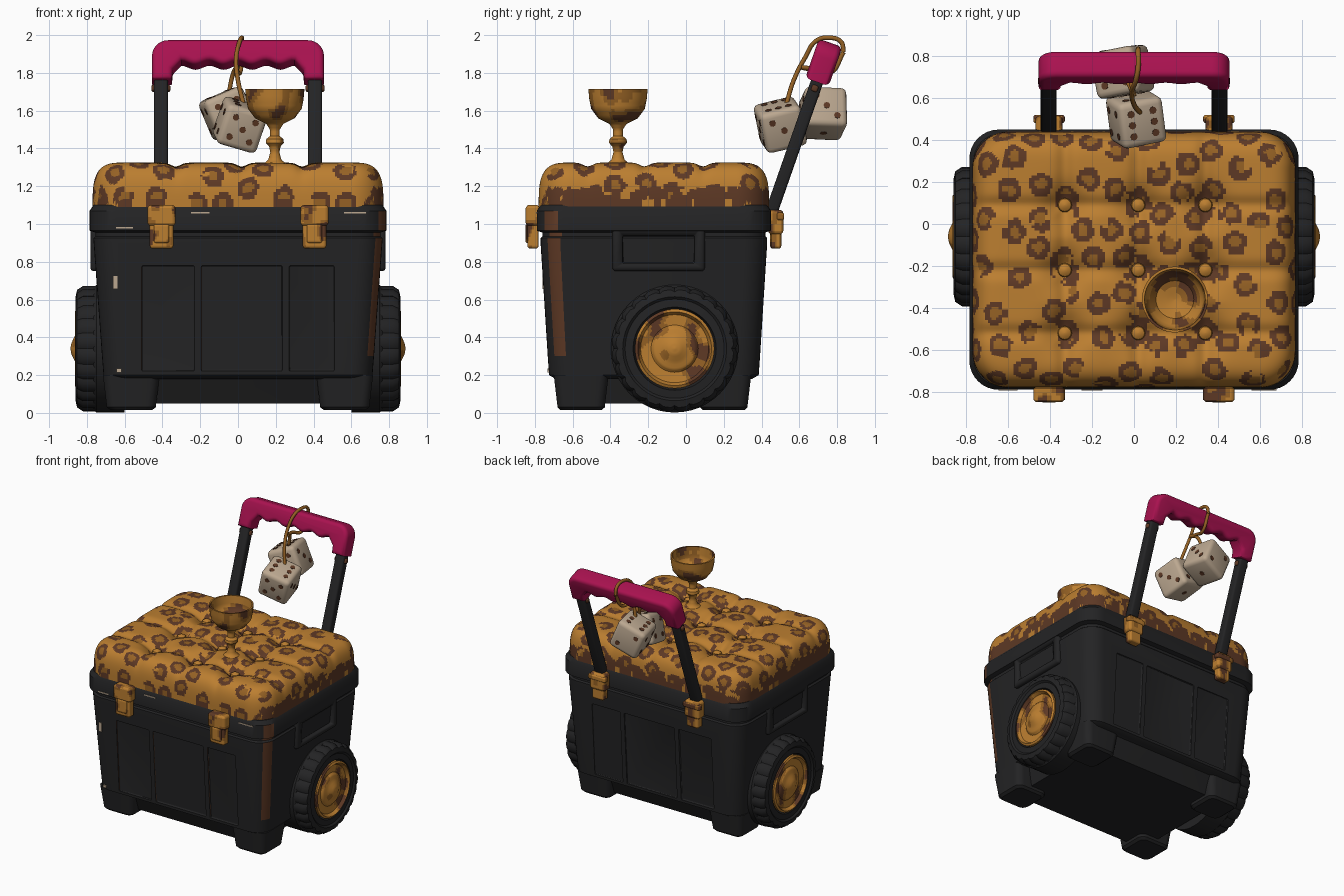
import bpy, bmesh, random
from math import pi, sin, cos, exp, radians
from mathutils import Vector, Matrix, Euler, kdtree, noise

random.seed(4)
cube = bpy.data.objects.get("Cube")
if cube:
    bpy.data.objects.remove(cube)


def material(name, *rgb):
    m = bpy.data.materials.new(name)
    m.use_nodes = True
    m.diffuse_color = (*rgb, 1)
    m.node_tree.nodes["Principled BSDF"].inputs["Base Color"].default_value = (*rgb, 1)
    return m


BLACK = material("black plastic", .017, .017, .018)
GOLD = material("gold", .5, .21, .03)
OCHRE = material("ochre", .3, .12, .018)
BROWN = material("brown", .11, .04, .018)
PINK = material("pink grip", .4, .006, .08)
BONE = material("bone", .5, .39, .28)
LEOPARD = [GOLD, OCHRE, BROWN]


def finish(name, bm, mats, loc=(0, 0, 0), rot=(0, 0, 0), sharp=35):
    """Shade a bmesh and turn it into an object."""
    for f in bm.faces:
        f.smooth = True
    for e in bm.edges:
        if len(e.link_faces) == 2 and e.calc_face_angle(0) > radians(sharp):
            e.smooth = False
    me = bpy.data.meshes.new(name)
    bm.to_mesh(me)
    bm.free()
    for m in mats:
        me.materials.append(m)
    ob = bpy.data.objects.new(name, me)
    bpy.context.collection.objects.link(ob)
    ob.location, ob.rotation_euler = loc, rot
    return ob


def blotch(bm, loc, freq=9):
    """Irregular ochre and brown patches on gold."""
    for f in bm.faces:
        n = noise.noise((f.calc_center_median() + Vector(loc)) * freq)
        f.material_index = 2 if n > .2 else 1 if n > .02 else 0


def skin(bm, rings, cap=True):
    loops = [[bm.verts.new(p) for p in ring] for ring in rings]
    n = len(loops[0])
    for a, b in zip(loops, loops[1:]):
        for i in range(n):
            j = (i + 1) % n
            bm.faces.new((a[i], a[j], b[j], b[i]))
    if cap:
        bm.faces.new(loops[0][::-1])
        bm.faces.new(loops[-1])
    bmesh.ops.recalc_face_normals(bm, faces=bm.faces)


def loft(name, sections, loc, mat):
    """Stack rounded rectangles: (z, half x, half y, corner radius)."""
    rings = []
    for z, hx, hy, r in sections:
        ring = []
        for q, (sx, sy) in enumerate(((1, 1), (-1, 1), (-1, -1), (1, -1))):
            for k in range(9):
                a = (q + k / 8) * pi / 2
                ring.append((sx * (hx - r) + r * cos(a), sy * (hy - r) + r * sin(a), z))
        rings.append(ring)
    bm = bmesh.new()
    skin(bm, rings)
    return finish(name, bm, [mat], loc)


def lathe(name, profile, loc, mats, rot=(0, 0, 0), seg=48, fine=1, notch=0):
    """Spin (radius, height) points; notch cuts treads beyond that radius."""
    pts = [Vector(a).lerp(Vector(b), k / fine)
           for a, b in zip(profile, profile[1:]) for k in range(fine)] + [Vector(profile[-1])]
    rings = []
    for r, z in pts:
        rr = [r * (.965 if notch and r > notch and i % 4 == 0 else 1) for i in range(seg)]
        rings.append([(rr[i] * cos(2 * pi * i / seg), rr[i] * sin(2 * pi * i / seg), z)
                      for i in range(seg)])
    bm = bmesh.new()
    skin(bm, rings)
    if len(mats) > 1:
        blotch(bm, loc)
    return finish(name, bm, mats, loc, rot)


def box(name, size, loc, mats, bevel=.015, rot=(0, 0, 0), cuts=0):
    bm = bmesh.new()
    bmesh.ops.create_cube(bm, size=1)
    bmesh.ops.scale(bm, vec=size, verts=bm.verts)
    if cuts:
        bmesh.ops.subdivide_edges(bm, edges=bm.edges[:], cuts=cuts, use_grid_fill=True)
    if bevel:
        edges = [e for e in bm.edges if e.calc_face_angle(0) > 1]
        bmesh.ops.bevel(bm, geom=edges, offset=bevel, segments=3, profile=.5, affect='EDGES')
    if len(mats) > 1:
        blotch(bm, loc, 14)
    return finish(name, bm, mats, loc, rot)


def cut(target, cutters):
    for c in cutters:
        c.hide_render = True
        mod = target.modifiers.new("cut", 'BOOLEAN')
        mod.object, mod.solver = c, 'EXACT'
        bpy.context.view_layer.objects.active = target
        bpy.ops.object.modifier_apply(modifier=mod.name)
        bpy.data.objects.remove(c)


# Cooler body with lid rim and recessed panels front and back
CY = -.17
body = loft("cooler_body", [(.18, .68, .52, .1), (.2, .712, .555, .12), (.3, .72, .562, .12),
            (.9, .764, .6, .13), (.925, .766, .6, .13), (.935, .755, .59, .13),
            (.955, .755, .59, .13), (.965, .785, .62, .14), (1.07, .785, .62, .14),
            (1.1, .765, .6, .13)], (0, CY, 0), BLACK)
for side in (-1, 1):
    cutters = [box("panel_cutter", (w, .03, .56), (x, CY + side * .579, .5), [BLACK], .008,
                   (-side * .064, 0, 0)) for x, w in ((-.37, .28), (.02, .43), (.39, .24))]
    cut(body, cutters)
body.data.materials.append(BROWN)
for p in body.data.polygons:
    if p.normal.x > .72 and -.7 < p.normal.y < -.25 and .29 < p.center.z < 1.06:
        p.material_index = 1
bpy.ops.object.select_all(action='DESELECT')
body.select_set(True)
bpy.context.view_layer.objects.active = body
bpy.ops.object.shade_smooth_by_angle(angle=radians(35))

# Underside and feet
loft("belly", [(.05, .58, .43, .08), (.2, .62, .5, .08)], (0, CY, 0), BLACK)
for sx in (-1, 1):
    for y in (-.555, .2):
        loft("foot", [(.015, .11, .11, .04), (.03, .13, .125, .05), (.2, .15, .145, .05)],
             (sx * .565, y, 0), BLACK)

# Scuffs on the front
for x, y, z, w, h in ((-.65, -.757, .69, .025, .07), (-.63, -.73, .225, .025, .02),
                      (-.2, -.79, 1.06, .1, .008), (.62, -.79, 1.06, .12, .008),
                      (-.6, -.79, .98, .09, .008)):
    box("scuff", (w, .008, h), (x, y, z), [BONE], 0)

for s in (-1, 1):
    # Side carry handles
    pocket = box("side_handle", (.08, .49, .25), (s * .742, -.145, .875), [BLACK], .02)
    cut(pocket, [box("slot_cutter", (.06, .38, .15), (s * .785, -.145, .865), [BLACK], .01)])
    # Wheels, with the arch behind each
    turn, hub = (0, s * pi / 2, 0), (0, -.06, .34)
    lathe("wheel_arch", [(.3, .6), (.338, .6), (.338, .75), (.325, .765), (.2, .765)],
          hub, [BLACK], turn)
    lathe("tyre", [(.2, .63), (.3, .63), (.333, .66), (.333, .82), (.312, .852), (.275, .86),
                   (.262, .848), (.22, .852), (.205, .8)], hub, [BLACK], turn, 96, notch=.31)
    lathe("hub", [(.2, .78), (.21, .855), (.195, .864), (.18, .84), (.125, .836), (.11, .85),
                  (.075, .86), (.03, .882), (.002, .887)], hub, LEOPARD, turn, 64, 4)
    # Front latches
    x = s * .405
    box("latch_top", (.15, .075, .11), (x, -.812, 1.045), LEOPARD, .02, cuts=6)
    box("latch_clip", (.125, .06, .14), (x, -.81, .94), LEOPARD, .015, cuts=6)
    box("latch_tongue", (.08, .03, .1), (x, -.835, .95), LEOPARD, .01, cuts=5)
    # Rear brackets
    box("bracket", (.13, .08, .13), (x, .475, 1.01), LEOPARD, .02, cuts=6)
    box("bracket_base", (.1, .06, .12), (x, .475, .93), LEOPARD, .015, cuts=6)
    box("bracket_bolt", (.15, .04, .04), (x, .5, 1.04), LEOPARD, .012, cuts=3)

# Leaning pull handle: poles, bolts and finger grip
LEAN = -radians(19.3)
lean = Matrix.Translation((0, .465, 1.1)) @ Matrix.Rotation(LEAN, 4, 'X')
for s in (-1, 1):
    box("pole", (.075, .066, .9), lean @ Vector((s * .408, 0, .32)), [BLACK], .015, (LEAN, 0, 0))
    box("pole_bolt", (.1, .035, .035), lean @ Vector((s * .408, 0, .655)), [BROWN], .01,
        (LEAN, 0, 0))
arc = [(.37 + .085 * cos(a * pi / 16), .825 + .085 * sin(a * pi / 16)) for a in range(9)]
right = [(.35, .69), (.455, .69)] + arc
left = [(-x, t) for x, t in reversed(right)]
wave = [(-.3 + .6 * k / 40, .785 + .011 * cos(8 * pi * k / 40)) for k in range(41)]
outline = right + left + [(-.345, .745)] + wave + [(.345, .745)]
bm = bmesh.new()
skin(bm, [[(x, y, t) for x, t in outline] for y in (-.066, .066)])
rims = [e for e in bm.edges if abs(e.verts[0].co.y - e.verts[1].co.y) < .01]
bmesh.ops.bevel(bm, geom=rims, offset=.028, segments=4, profile=.5, affect='EDGES',
                clamp_overlap=False)
finish("grip", bm, [PINK], (0, .465, 1.1), (LEAN, 0, 0), 50)

# Tufted cushion: a grid wrapped over a rounded block, dimpled at the buttons
BX, BY = (-.33, .02, .34), (.09, -.22, -.52)
WRAP = .35
bm = bmesh.new()
bmesh.ops.create_grid(bm, x_segments=152, y_segments=126, size=1)
for v in bm.verts:
    u = Vector((v.co.x * (.6 + WRAP), v.co.y * (.44 + WRAP)))
    c = Vector((max(-.6, min(.6, u.x)), max(-.44, min(.44, u.y))))
    d = u - c
    a = min(d.length / WRAP, 1) * pi / 2
    out = c + (d.normalized() * .17 * sin(a) ** .6 if d.length > 0 else d)
    top = max(cos(a), 0) ** .6
    x, y = out.x, out.y + CY
    dx, dy = min(abs(x - b) for b in BX), min(abs(y - b) for b in BY)
    seam = .02 * max(exp(-(dx / .035) ** 2), exp(-(dy / .035) ** 2))
    sink = .06 * exp(-(dx * dx + dy * dy) / .008)
    v.co = (x, y, 1.09 + top * (.235 - seam - sink))
bmesh.ops.remove_doubles(bm, verts=bm.verts, dist=.0005)
bm.normal_update()

# Leopard rosettes around scattered centres
centres = [f.calc_center_median() for f in bm.faces]
seeds = []
for p in random.sample(centres, 7000):
    if all((p - q).length_squared > .0175 for q in seeds):
        seeds.append(p)
tree = kdtree.KDTree(len(seeds))
for i, p in enumerate(seeds):
    tree.insert(p, i)
tree.balance()
for f, p in zip(bm.faces, centres):
    _, i, d = tree.find(p)
    wob = noise.noise(p * 22)
    d += .014 * wob
    gap = noise.noise(p * 11 + Vector((i, 0, 0))) > .42
    f.material_index = 1 if d < .027 else 2 if d < .057 and not gap else 0
    dx, dy = min(abs(p.x - b) for b in BX), min(abs(p.y - b) for b in BY)
    tuft = dx * dx + dy * dy < .004 + .004 * wob
    hem = (abs(f.normal.x) > .6 or f.normal.y > .6) and p.z < 1.19 + .03 * wob
    if (tuft or hem) and noise.noise(p * 14) > -.2:
        f.material_index = 2
finish("cushion", bm, LEOPARD, sharp=80)
for x in BX:
    for y in BY:
        lathe("button", [(.02, 0), (.034, .012), (.03, .026), (.016, .035), (.001, .038)],
              (x, y, 1.25), [GOLD], seg=16)

# Goblet
lathe("goblet", [(.065, 1.28), (.065, 1.315), (.035, 1.34), (.024, 1.38), (.03, 1.41),
                 (.048, 1.43), (.045, 1.45), (.026, 1.465), (.026, 1.5), (.045, 1.53),
                 (.105, 1.56), (.142, 1.61), (.152, 1.66), (.157, 1.715), (.145, 1.715),
                 (.135, 1.63), (.09, 1.575), (.002, 1.555)], (.195, -.36, 0), LEOPARD, fine=3)

# Hanging dice
c = .055
diag = [(-c, -c), (c, c)]
four = diag + [(-c, c), (c, -c)]
PIPS = [[(0, 0)], diag, diag + [(0, 0)], four, four + [(0, 0)], four + [(-c, 0), (c, 0)]]
TURNS = [(0, 0), (pi, 0), (pi / 2, 0), (-pi / 2, 0), (0, pi / 2), (0, -pi / 2)]
for loc, rot in (((.01, .5, 1.525), (.25, .28, .2)), ((-.055, .725, 1.585), (-.05, -.4, .2))):
    box("die", (.225, .225, .225), loc, [BONE], .03, rot)
    bm = bmesh.new()
    for spots, (rx, ry) in zip((PIPS[5], PIPS[0], PIPS[4], PIPS[1], PIPS[2], PIPS[3]), TURNS):
        face = Euler((rx, ry, 0)).to_matrix().to_4x4()
        for px, py in spots:
            bmesh.ops.create_cone(bm, cap_ends=True, segments=8, radius1=.018, radius2=.018,
                                  depth=.006, matrix=face @ Matrix.Translation((px, py, .112)))
    finish("die_pips", bm, [BROWN], loc, rot)


# Cord looped over the grip
def cord(name, points, mat):
    cu = bpy.data.curves.new(name, 'CURVE')
    cu.dimensions, cu.bevel_depth, cu.bevel_resolution = '3D', .012, 2
    sp = cu.splines.new('BEZIER')
    sp.bezier_points.add(len(points) - 1)
    for b, p in zip(sp.bezier_points, points):
        b.co, b.handle_left_type, b.handle_right_type = p, 'AUTO', 'AUTO'
    cu.materials.append(mat)
    bpy.context.collection.objects.link(bpy.data.objects.new(name, cu))


cord("cord_front", [(.02, .835, 1.91), (.02, .82, 1.965), (.02, .75, 1.986), (.01, .69, 1.97),
                    (-.01, .63, 1.88), (0, .57, 1.76), (.03, .53, 1.63)], OCHRE)
cord("cord_back", [(.02, .835, 1.91), (.01, .76, 1.8), (-.01, .68, 1.82), (0, .61, 1.83)], OCHRE)
cord("cord_die", [(0, .61, 1.83), (-.02, .66, 1.81), (-.05, .69, 1.69)], OCHRE)
